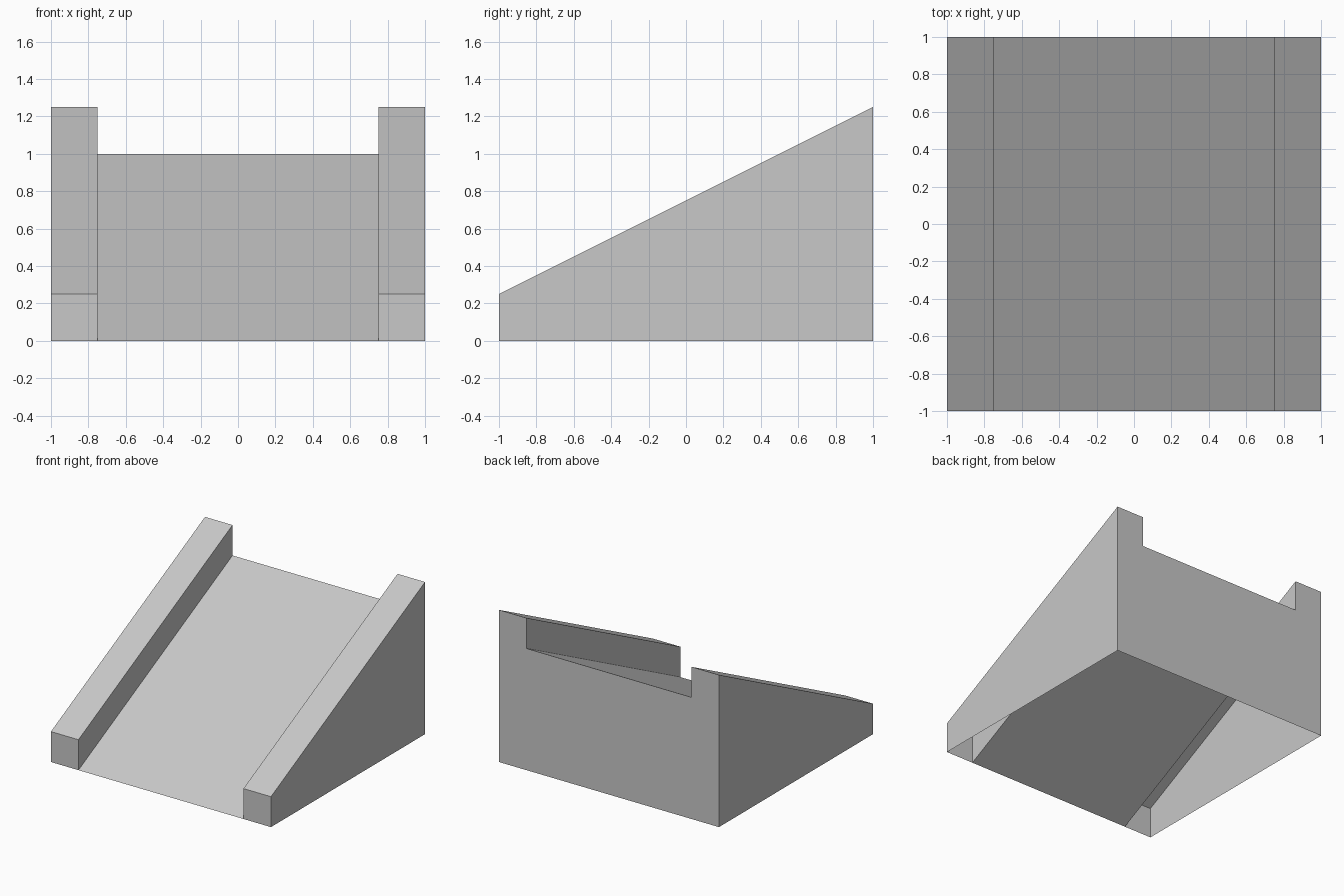
import bpy
import bmesh

cube = bpy.data.objects.get("Cube")
if cube:
    bpy.data.objects.remove(cube, do_unlink=True)

HALF = 1.0     # half width and half depth
INNER = 0.75   # inside edge of the rails
RISE = 1.0     # height gained from front to back
RAIL = 0.25    # rail height above the ramp

grey = bpy.data.materials.new("plain grey")
grey.use_nodes = True
colour = (0.58, 0.58, 0.58, 1)
grey.diffuse_color = colour
grey.node_tree.nodes["Principled BSDF"].inputs["Base Color"].default_value = colour


def sheet(name, faces):
    """Make a thin open shell from outward-wound flat faces."""
    bm = bmesh.new()
    for corners in faces:
        bm.faces.new([bm.verts.new(c) for c in corners])
    bmesh.ops.remove_doubles(bm, verts=bm.verts, dist=0.0001)
    mesh = bpy.data.meshes.new(name)
    bm.to_mesh(mesh)
    bm.free()
    mesh.materials.append(grey)
    obj = bpy.data.objects.new(name, mesh)
    bpy.context.collection.objects.link(obj)
    return obj


def front(x, z):
    return (x, -HALF, z)


def back(x, z):
    return (x, HALF, z)


# Sloping ramp between the rails, open underneath
sheet("ramp_surface", [
    [front(-INNER, 0), front(INNER, 0), back(INNER, RISE), back(-INNER, RISE)],
])

# Side rails: outer wall, sloped top, inner lip and front end
top = RISE + RAIL
rails = sheet("side_rails", [
    [front(HALF, 0), back(HALF, 0), back(HALF, top), front(HALF, RAIL)],
    [front(INNER, RAIL), front(HALF, RAIL), back(HALF, top), back(INNER, top)],
    [back(INNER, RISE), front(INNER, 0), front(INNER, RAIL), back(INNER, top)],
    [front(INNER, 0), front(HALF, 0), front(HALF, RAIL), front(INNER, RAIL)],
])
rails.modifiers.new("mirror", "MIRROR").use_axis[0] = True

# Notched back wall
sheet("back_wall", [
    [back(HALF, 0), back(-HALF, 0), back(-HALF, top), back(-INNER, top),
     back(-INNER, RISE), back(INNER, RISE), back(INNER, top), back(HALF, top)],
])
